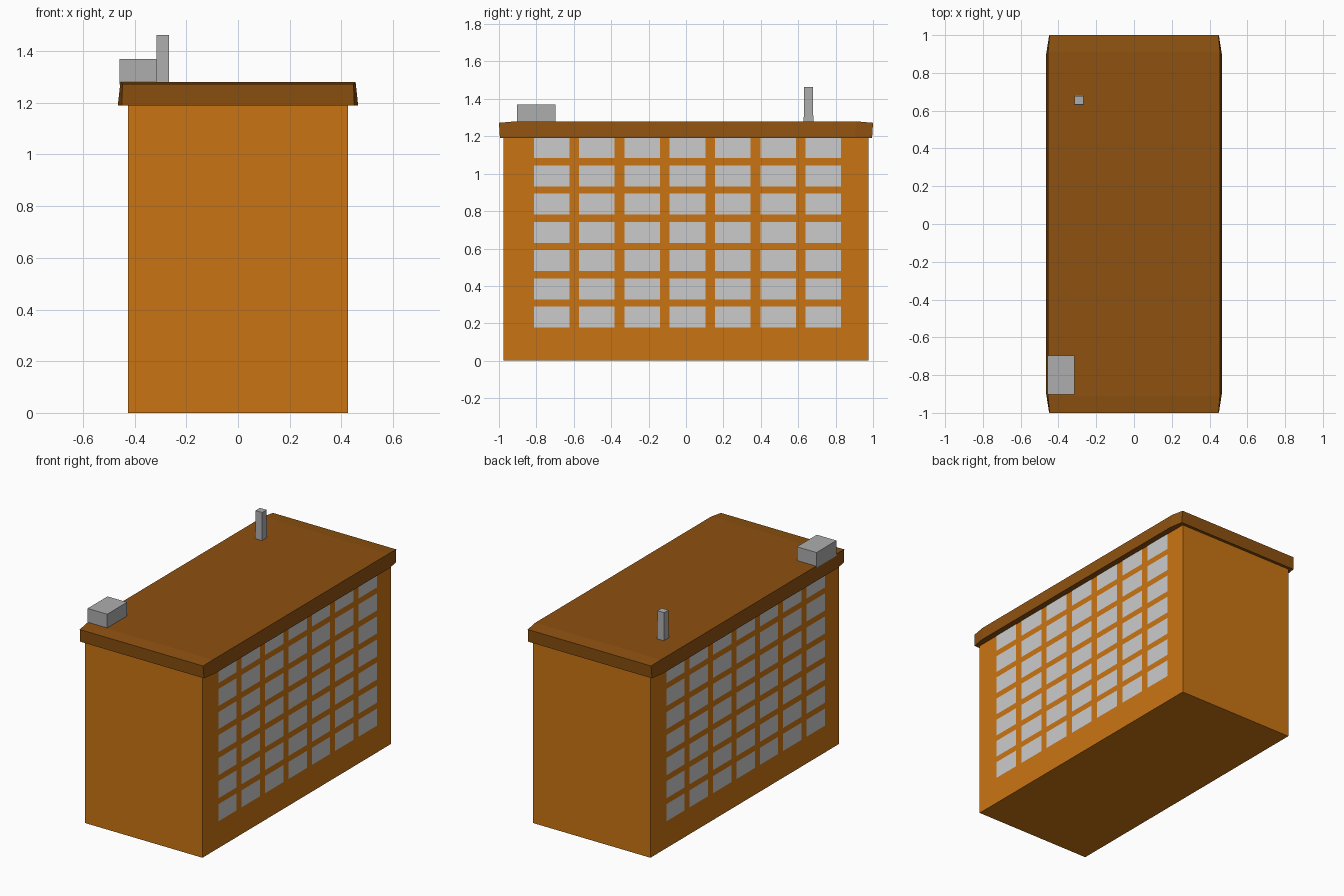
import bpy, bmesh
from math import pi
from mathutils import Matrix

if "Cube" in bpy.data.objects:
    bpy.data.objects.remove(bpy.data.objects["Cube"])


def material(name, rgb):
    m = bpy.data.materials.new(name)
    m.diffuse_color = (*rgb, 1)
    m.use_nodes = True
    m.node_tree.nodes["Principled BSDF"].inputs["Base Color"].default_value = m.diffuse_color
    return m


def finish(name, bm, mat=None):
    bmesh.ops.recalc_face_normals(bm, faces=bm.faces)
    mesh = bpy.data.meshes.new(name)
    bm.to_mesh(mesh)
    bm.free()
    obj = bpy.data.objects.new(name, mesh)
    bpy.context.collection.objects.link(obj)
    if mat:
        mesh.materials.append(mat)
    return obj


def box(name, x, y, z, mat=None):
    bm = bmesh.new()
    bmesh.ops.create_cube(bm, size=1)
    for v in bm.verts:
        v.co = [r[0] if c < 0 else r[1] for c, r in zip(v.co, (x, y, z))]
    return finish(name, bm, mat)


wall = material("wall_orange", (0.59, 0.175, 0.006))
brown = material("roof_brown", (0.27, 0.083, 0.005))
grey = material("rooftop_grey", (0.42, 0.42, 0.42))

# Main block
box("building_body", (-0.425, 0.425), (-0.975, 0.975), (0, 1.2), wall)

# Roof slab: cross-sections lofted along y, flared at the bottom, narrower at the ends
bm = bmesh.new()
rings = []
for y_low, y_top, low, top, z in ((-0.995, -1, 0.45, 0.447, 1.272), (-0.9, -0.91, 0.465, 0.455, 1.28),
                                  (0.9, 0.91, 0.465, 0.455, 1.28), (0.995, 1, 0.45, 0.447, 1.272)):
    rings.append([bm.verts.new(p) for p in ((-low, y_low, 1.19), (low, y_low, 1.19),
                                            (top, y_top, z), (-top, y_top, z))])
for a, b in zip(rings, rings[1:]):
    for i in range(4):
        j = (i + 1) % 4
        bm.faces.new((a[i], a[j], b[j], b[i]))
bm.faces.new(rings[0])
bm.faces.new(rings[-1])
finish("roof", bm, brown)


# Window panes: 7 x 7 grid just off each long wall
def windows(name, angle):
    bm = bmesh.new()
    for col in range(7):
        for row in range(7):
            y, z, x = -0.813 + 0.242 * col, 0.177 + 0.151 * row, 0.427
            bm.faces.new([bm.verts.new(p) for p in ((x, y, z), (x, y + 0.19, z),
                                                    (x, y + 0.19, z + 0.112), (x, y, z + 0.112))])
    bm.transform(Matrix.Rotation(angle, 4, 'Z'))
    obj = finish(name, bm)
    # Panes face away from the wall
    for p in obj.data.polygons:
        if p.normal.x * p.center.x < 0:
            p.flip()


windows("windows_right", 0)
windows("windows_left", pi)

# Rooftop housing and slightly tapered chimney
box("rooftop_housing", (-0.458, -0.316), (-0.903, -0.697), (1.27, 1.37), grey)
chimney = box("chimney", (-0.316, -0.267), (0.629, 0.681), (1.27, 1.463), grey)
for v in chimney.data.vertices:
    if v.co.z > 1.4:
        v.co.y = 0.655 + (v.co.y - 0.655) * 0.88
